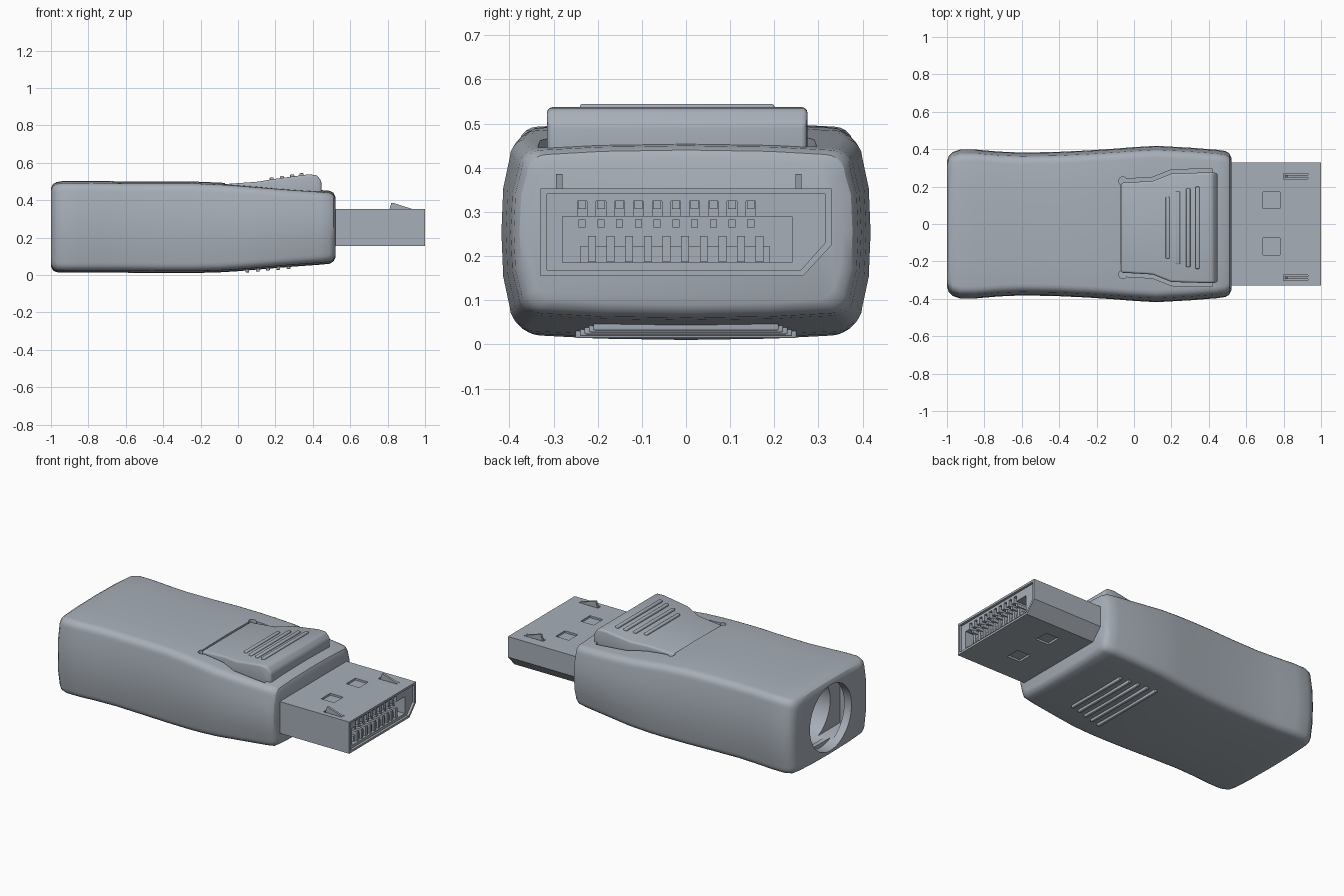
import bpy, bmesh, math
from mathutils import Matrix

if "Cube" in bpy.data.objects:
    bpy.data.objects.remove(bpy.data.objects["Cube"])

grey = bpy.data.materials.new("cool grey")
grey.use_nodes = True
COLOUR = (0.39, 0.43, 0.48, 1)
grey.diffuse_color = COLOUR
grey.node_tree.nodes["Principled BSDF"].inputs["Base Color"].default_value = COLOUR


def finish(name, bm):
    bmesh.ops.recalc_face_normals(bm, faces=bm.faces[:])
    mesh = bpy.data.meshes.new(name)
    bm.to_mesh(mesh)
    bm.free()
    ob = bpy.data.objects.new(name, mesh)
    bpy.context.collection.objects.link(ob)
    mesh.materials.append(grey)
    return ob


def loft(name, rings):
    """Skin a list of closed rings and cap both ends."""
    bm = bmesh.new()
    rows = [[bm.verts.new(p) for p in ring] for ring in rings]
    n = len(rows[0])
    for a, b in zip(rows, rows[1:]):
        for i in range(n):
            j = (i + 1) % n
            bm.faces.new((a[i], a[j], b[j], b[i]))
    bm.faces.new(rows[0])
    bm.faces.new(rows[-1])
    return finish(name, bm)


def prism_x(name, yz, x0, x1):
    return loft(name, [[(x, y, z) for y, z in yz] for x in (x0, x1)])


def boxes(name, ranges):
    """Each range is (x0, x1, y0, y1, z0, z1)."""
    bm = bmesh.new()
    for x0, x1, y0, y1, z0, z1 in ranges:
        m = (Matrix.Translation(((x0 + x1) / 2, (y0 + y1) / 2, (z0 + z1) / 2))
             @ Matrix.Diagonal((x1 - x0, y1 - y0, z1 - z0, 1)))
        bmesh.ops.create_cube(bm, size=1, matrix=m)
    return finish(name, bm)


def cylinder(name, r, depth, centre, axis):
    bm = bmesh.new()
    turn = Matrix.Rotation(math.pi / 2, 4, 'Y') if axis == 'X' else Matrix()
    bmesh.ops.create_cone(bm, cap_ends=True, segments=48, radius1=r, radius2=r,
                          depth=depth, matrix=Matrix.Translation(centre) @ turn)
    return finish(name, bm)


def activate(ob):
    bpy.ops.object.select_all(action='DESELECT')
    ob.select_set(True)
    bpy.context.view_layer.objects.active = ob


def cut(ob, cutter):
    activate(ob)
    mod = ob.modifiers.new("cut", 'BOOLEAN')
    mod.operation, mod.solver, mod.object = 'DIFFERENCE', 'EXACT', cutter
    bpy.ops.object.modifier_apply(modifier=mod.name)
    bpy.data.objects.remove(cutter)


def smooth(ob, bevel=0):
    activate(ob)
    if bevel:
        mod = ob.modifiers.new("round", 'BEVEL')
        mod.width, mod.segments, mod.limit_method = bevel, 3, 'ANGLE'
        bpy.ops.object.modifier_apply(modifier=mod.name)
    bpy.ops.object.shade_smooth_by_angle(angle=math.radians(32))


# Housing: waisted, rounded box with slightly bulging sides
def housing_ring(x, w, top, bottom):
    mid, h = (top + bottom) / 2, (top - bottom) / 2
    r, edge = 0.045, 0.955 * w
    quarter = [(w, 0), (0.99 * w, 0.45 * h)]
    for k in range(6):
        a = k * math.pi / 10
        quarter.append((edge - r + r * math.cos(a), h - 0.01 - r + r * math.sin(a)))
    quarter += [(0.5 * w, h - 0.003), (0, h)]
    upper = quarter + [(-y, z) for y, z in quarter[-2::-1]]
    lower = [(y, -z) for y, z in upper[-2:0:-1]]
    return [(x, y, mid + z) for y, z in upper + lower]


STATIONS = [
    (-1.0, .335, .465, .045), (-.99, .365, .485, .025), (-.97, .385, .497, .015),
    (-.93, .398, .503, .012), (-.85, .398, .503, .012), (-.72, .387, .502, .012),
    (-.6, .382, .5, .012), (-.42, .385, .5, .01), (-.25, .393, .5, .01),
    (-.1, .403, .494, .014), (0, .411, .487, .02), (.12, .418, .477, .03),
    (.3, .408, .463, .045), (.44, .397, .454, .055), (.49, .39, .45, .06),
    (.51, .377, .44, .072), (.52, .355, .42, .09)]
housing = loft("housing", [housing_ring(*s) for s in STATIONS])

# Cable opening with an inner chamber
cut(housing, cylinder("cutter", .205, .14, (-1, 0, .255), 'X'))
cut(housing, boxes("cutter", [(-.95, -.86, -.29, .29, .075, .435)]))
cut(housing, cylinder("cutter", .195, .4, (-.7, 0, .255), 'X'))

# Release lever in a channel of the housing
YC = -.02
LEVER = [(-.07, .24, .486), (.1, .25, .498), (.2, .29, .514),
         (.37, .295, .537), (.42, .295, .535), (.447, .293, .5)]


def lever_rings(grow, floor, roof=None, stations=LEVER):
    return [[(x, YC - w - grow, floor), (x, YC + w + grow, floor),
             (x, YC + w + grow, roof or t), (x, YC - w - grow, roof or t)]
            for x, w, t in stations]


cut(housing, loft("cutter", lever_rings(.02, .415, .7, LEVER[:-1])))
for s in (-1, 1):
    cut(housing, cylinder("cutter", .022, .3, (-.06, YC + s * .25, .57), 'Z'))
smooth(housing)
lever = loft("release_lever", lever_rings(0, .4))
smooth(lever, .012)

# Finger grips above and below
grips = []
for x, half, z in ((.18, .165, .511), (.235, .195, .519),
                   (.29, .21, .527), (.34, .22, .534)):
    grips.append((x - .011, x + .011, YC - half, YC + half, z - .02, z + .01))
smooth(boxes("lever_grips", grips), .005)
grips = []
for i in range(5):
    x = .05 + .055 * i
    z = .024 + .08 * (x - .05)
    grips.append((x - .01, x + .01, -.25 + .01 * i, .25 - .01 * i, z - .01, z + .03))
smooth(boxes("underside_grips", grips), .004)

# Plug shell: keyed box with one chamfered lower corner
plug = prism_x("plug_shell", [(-.33, .155), (.265, .155), (.33, .225),
                              (.33, .353), (-.33, .353)], .45, 1)
cut(plug, prism_x("cutter", [(-.315, .168), (.26, .168), (.315, .23),
                             (.315, .34), (-.315, .34)], .985, 1.1))
cut(plug, boxes("cutter", [(.7, 1.1, -.28, .24, .185, .29)]))
uppers = [-.235 + .0424 * i for i in range(10)]
lowers = [-.213 + .0422 * i for i in range(10)]
cut(plug, boxes("cutter", [(.85, 1.1, y - .011, y + .011, .262, .325) for y in uppers]))

# Square latch windows on top and bottom, and slots for the hooks
windows = []
for y in (.127, -.12):
    for z in (.353, .155):
        windows.append((.69, .78, y - .045, y + .045, z - .012, z + .012))
cut(plug, boxes("cutter", windows))
HOOKS = (.255, -.287)
cut(plug, boxes("cutter", [(.8, .93, y - .014, y + .014, .341, .4) for y in HOOKS]))
smooth(plug)

# Spring hooks
for side, y in zip(("left", "right"), HOOKS):
    loft(side + "_hook", [[(.805, v, .335), (.93, v, .335), (.93, v, .353),
                           (.835, v, .384), (.82, v, .386)] for v in (y - .007, y + .007)])

# Contact ledge and pins inside the mouth
boxes("contact_ledge", [(.69, .965, -.24, .19, .18, .222)])
boxes("upper_pins", [(.69, .975, y - .008, y + .008, .265, .283) for y in uppers]
      + [(.84, .965, y - .009, y + .009, .306, .328) for y in uppers])
boxes("lower_pins", [(.69, .978, y - .009, y + .009, .186, .245) for y in lowers])
